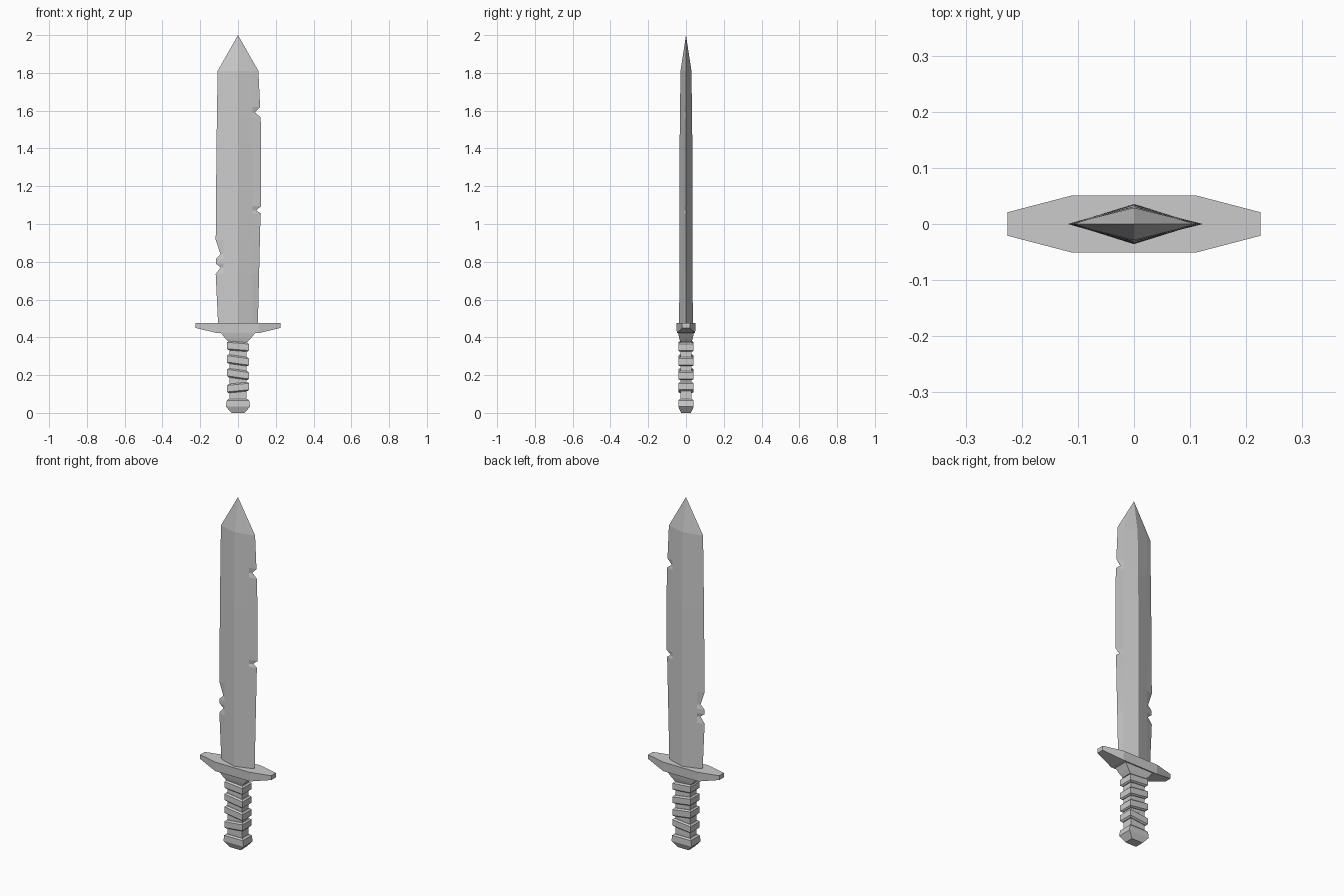
import bpy, bmesh

if "Cube" in bpy.data.objects:
    bpy.data.objects.remove(bpy.data.objects["Cube"])


def loft(name, rings):
    """Skin closed rings of 3D points, capping both ends."""
    bm = bmesh.new()
    rows = [[bm.verts.new(p) for p in ring] for ring in rings]
    n = len(rows[0])
    for a, b in zip(rows, rows[1:]):
        for i in range(n):
            j = (i + 1) % n
            bm.faces.new((a[i], a[j], b[j], b[i]))
    bm.faces.new(rows[0][::-1])
    bm.faces.new(rows[-1])
    bmesh.ops.remove_doubles(bm, verts=bm.verts, dist=1e-5)
    bmesh.ops.recalc_face_normals(bm, faces=bm.faces)
    mesh = bpy.data.meshes.new(name)
    bm.to_mesh(mesh)
    bm.free()
    obj = bpy.data.objects.new(name, mesh)
    bpy.context.collection.objects.link(obj)
    return obj


def rect(x, y, z, slope=0.0):
    return [(sx * x, sy * y, z + slope * sx * x)
            for sx, sy in ((-1, -1), (1, -1), (1, 1), (-1, 1))]


def interp(profile, z):
    for (z0, v0), (z1, v1) in zip(profile, profile[1:]):
        if z <= z1:
            return v0 + (v1 - v0) * (z - z0) / (z1 - z0)
    return profile[-1][1]


# Blade: diamond section with nicked cutting edges
left = [(0.46, .105), (0.735, .118), (0.77, .092), (0.79, .117), (0.815, .117),
        (0.84, .093), (0.915, .118), (1.4, .114), (1.81, .108)]
right = [(0.46, .105), (1.04, .119), (1.055, .121), (1.072, .096), (1.095, .123),
         (1.4, .123), (1.565, .12), (1.59, .09), (1.62, .117), (1.81, .108)]
thick = [(0.46, .036), (1.4, .034), (1.81, .029)]
rings = []
for z in sorted({p[0] for p in left + right}):
    l, r, t = interp(left, z), interp(right, z), interp(thick, z)
    m, k = 0.078, 1 - 0.078 / 0.115
    rings.append([(-l, 0, z), (-m, -t * k, z), (0, -t, z), (m, -t * k, z),
                  (r, 0, z), (m, t * k, z), (0, t, z), (-m, t * k, z)])
rings.append([(0, 0, 2.0)] * 8)
loft("blade", rings)

# Crossguard: flat top, tapering arms
guard = []
for x, y, zb in ((-.225, .021, .45), (-.11, .051, .422), (.11, .051, .422), (.225, .021, .45)):
    guard.append([(x, -y * .95, zb), (x, y * .95, zb), (x, y, .475), (x, -y, .475)])
loft("crossguard", guard)

# Stepped collar beneath the guard
loft("collar", [rect(.05, .03, .375), rect(.068, .036, .395), rect(.092, .042, .425)])

# Grip core and wrapped bands
loft("grip", [rect(.046, .03, .06), rect(.046, .03, .385)])
for i, (z, slope) in enumerate(((.352, -.08), (.278, -.14), (.205, -.14), (.134, .1))):
    loft(f"grip_band_{i + 1}",
         [rect(.050, .033, z - .024, slope), rect(.058, .041, z - .017, slope),
          rect(.058, .041, z + .017, slope), rect(.050, .033, z + .024, slope)])

# Pommel
loft("pommel", [rect(.035, .026, 0), rect(.064, .041, .033),
                rect(.059, .04, .066), rect(.05, .033, .074)])
